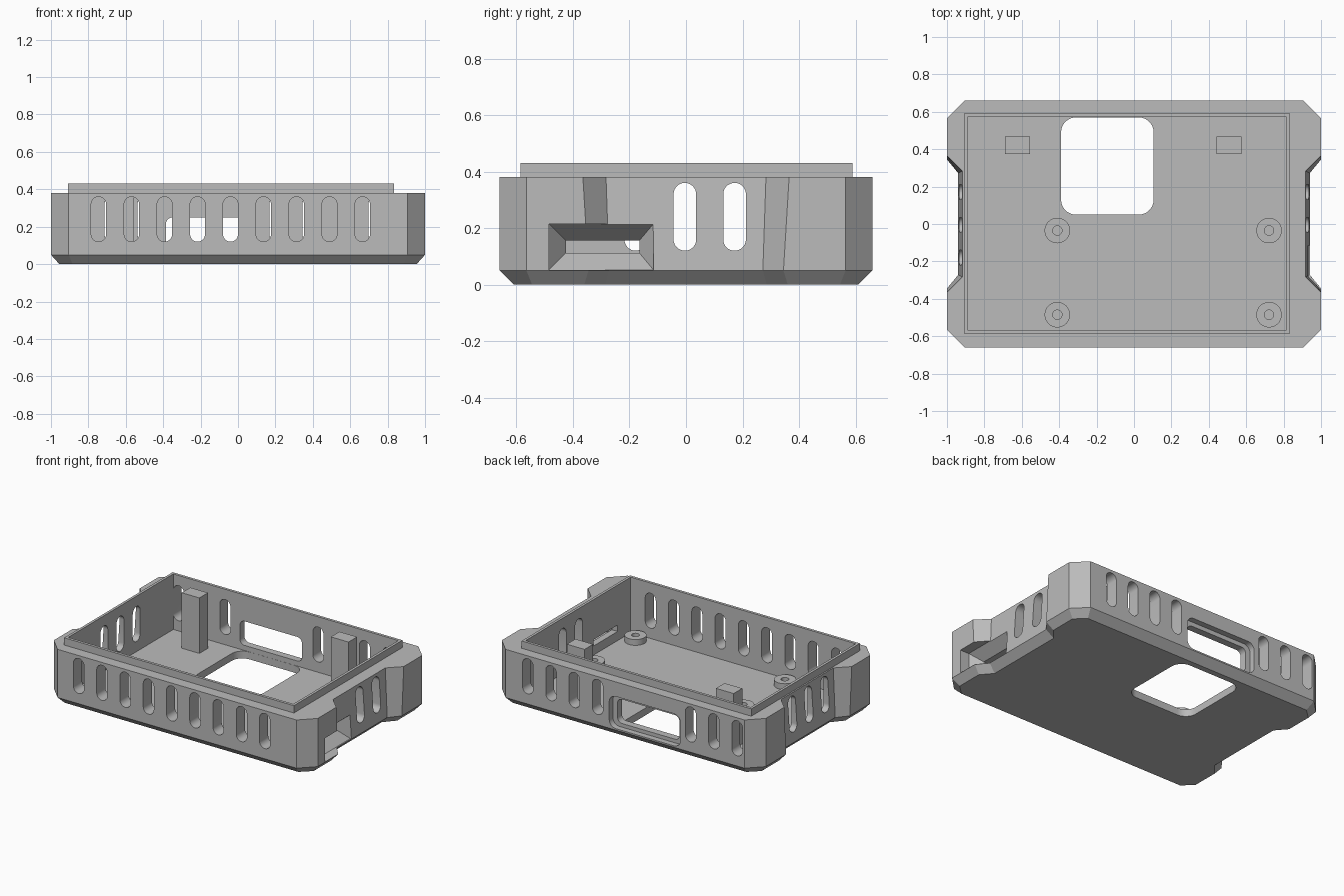
import bpy
import bmesh
from math import cos, sin, pi, radians

if "Cube" in bpy.data.objects:
    bpy.data.objects.remove(bpy.data.objects["Cube"], do_unlink=True)

grey = bpy.data.materials.new("plain grey")
grey.use_nodes = True
grey.diffuse_color = (0.5, 0.5, 0.5, 1)
grey.node_tree.nodes["Principled BSDF"].inputs["Base Color"].default_value = (0.5, 0.5, 0.5, 1)


def loft(name, rings, capped=True):
    """Skin matching rings of points; without caps the last ring joins the first."""
    bm = bmesh.new()
    loops = [[bm.verts.new(p) for p in ring] for ring in rings]
    pairs = list(zip(loops, loops[1:]))
    if capped:
        bm.faces.new(loops[0])
        bm.faces.new(loops[-1])
    else:
        pairs.append((loops[-1], loops[0]))
    for a, b in pairs:
        for i in range(len(a)):
            j = (i + 1) % len(a)
            bm.faces.new((a[i], a[j], b[j], b[i]))
    bmesh.ops.recalc_face_normals(bm, faces=bm.faces[:])
    mesh = bpy.data.meshes.new(name)
    bm.to_mesh(mesh)
    bm.free()
    mesh.materials.append(grey)
    obj = bpy.data.objects.new(name, mesh)
    bpy.context.collection.objects.link(obj)
    return obj


def rounded(u0, u1, v0, v1, r, n=8):
    """Outline of a rounded rectangle; a radius of zero gives plain corners."""
    if r == 0:
        return [(u0, v0), (u1, v0), (u1, v1), (u0, v1)]
    centres = [(u1 - r, v1 - r), (u0 + r, v1 - r), (u0 + r, v0 + r), (u1 - r, v0 + r)]
    return [(cu + r * cos((q + i / n) * pi / 2), cv + r * sin((q + i / n) * pi / 2))
            for q, (cu, cv) in enumerate(centres) for i in range(n + 1)]


def place(outline, axis, d):
    """Stand a flat outline across the given axis at distance d."""
    return [{"x": (d, u, v), "y": (u, d, v), "z": (u, v, d)}[axis] for u, v in outline]


def prism(name, axis, d0, d1, u0, u1, v0, v1, r=0):
    shape = rounded(u0, u1, v0, v1, r)
    return loft(name, [place(shape, axis, d) for d in (d0, d1)])


def combine(target, tool, operation="DIFFERENCE"):
    tool.hide_render = True
    mod = target.modifiers.new("combine", "BOOLEAN")
    mod.operation = operation
    mod.solver = "EXACT"
    mod.object = tool
    bpy.context.view_layer.objects.active = target
    bpy.ops.object.modifier_apply(modifier=mod.name)
    bpy.data.objects.remove(tool, do_unlink=True)


def outline(quarter, z):
    """Mirror a quarter outline into a full ring."""
    half = quarter + [(x, -y) for x, y in reversed(quarter)]
    return [(x, y, z) for x, y in half + [(-x, -y) for x, y in half]]


# Body with clipped corners, waisted ends and a bevelled underside
body = loft("case_body", [
    outline([(0.885, 0.61), (0.955, 0.545), (0.955, 0.36), (0.89, 0.285)], 0),
    outline([(0.905, 0.66), (1, 0.565), (1, 0.345), (0.94, 0.272)], 0.05),
    outline([(0.905, 0.66), (1, 0.565), (1, 0.365), (0.918, 0.283)], 0.38),
])

# Raised rim, then the hollow inside
combine(body, prism("rim", "z", 0.3, 0.43, -0.908, 0.833, -0.585, 0.59), "UNION")
combine(body, prism("hollow", "z", 0.05, 0.6, -0.89, 0.815, -0.566, 0.571))

# Opening in the floor
combine(body, prism("floor_opening", "z", -0.1, 0.1, -0.39, 0.105, 0.05, 0.57, 0.08))

# Vent slots along each wall
PITCH, HALF = 0.1763, 0.04


def slot(axis, d0, d1, centre):
    combine(body, prism("slot", axis, d0, d1, centre - HALF, centre + HALF, 0.12, 0.36, 0.0399))


for i in range(9):
    slot("y", -0.8, -0.5, -0.745 + i * PITCH)
for i in range(10):
    if i not in (3, 4, 5):
        slot("y", 0.5, 0.8, -0.85 + i * PITCH)
for y in (-0.178, -0.004, 0.172):
    slot("x", -1.1, -0.8, y)
    if y > -0.1:
        slot("x", 0.75, 1.1, y)

# Stepped port opening in the back wall
combine(body, prism("port", "y", 0.5, 0.8, -0.385, 0.085, 0.085, 0.25, 0.035))
combine(body, prism("port_step", "y", 0.62, 0.8, -0.42, 0.12, 0.06, 0.28, 0.05))

# Funnel-shaped plug opening in the right end
wide = rounded(-0.485, -0.115, 0.052, 0.215, 0)
narrow = rounded(-0.425, -0.165, 0.112, 0.156, 0)
combine(body, loft("plug_opening", [
    place(wide, "x", 1.1), place(wide, "x", 0.932),
    place(narrow, "x", 0.86), place(narrow, "x", 0.7)]))

# Support posts
for side, x in (("left", 0.508), ("right", -0.622)):
    prism(side + "_post", "z", 0.045, 0.43, x - 0.067, x + 0.067, 0.375, 0.468)


# Screw bosses
def circle(x, y, z, r, n=40):
    return [(x + r * cos(2 * pi * i / n), y + r * sin(2 * pi * i / n), z) for i in range(n)]


for side, x in (("left", 0.722), ("right", -0.41)):
    for end, y in (("back", -0.035), ("front", -0.485)):
        loft(f"{end}_{side}_boss", [
            circle(x, y, 0.05, 0.068), circle(x, y, 0.09, 0.068),
            circle(x, y, 0.09, 0.025), circle(x, y, 0.05, 0.025)], capped=False)

# Smooth the round parts, keep the edges sharp
bpy.ops.object.select_all(action="DESELECT")
for obj in bpy.context.collection.objects:
    if obj.type == "MESH":
        obj.select_set(True)
bpy.context.view_layer.objects.active = body
bpy.ops.object.shade_smooth_by_angle(angle=radians(25))
